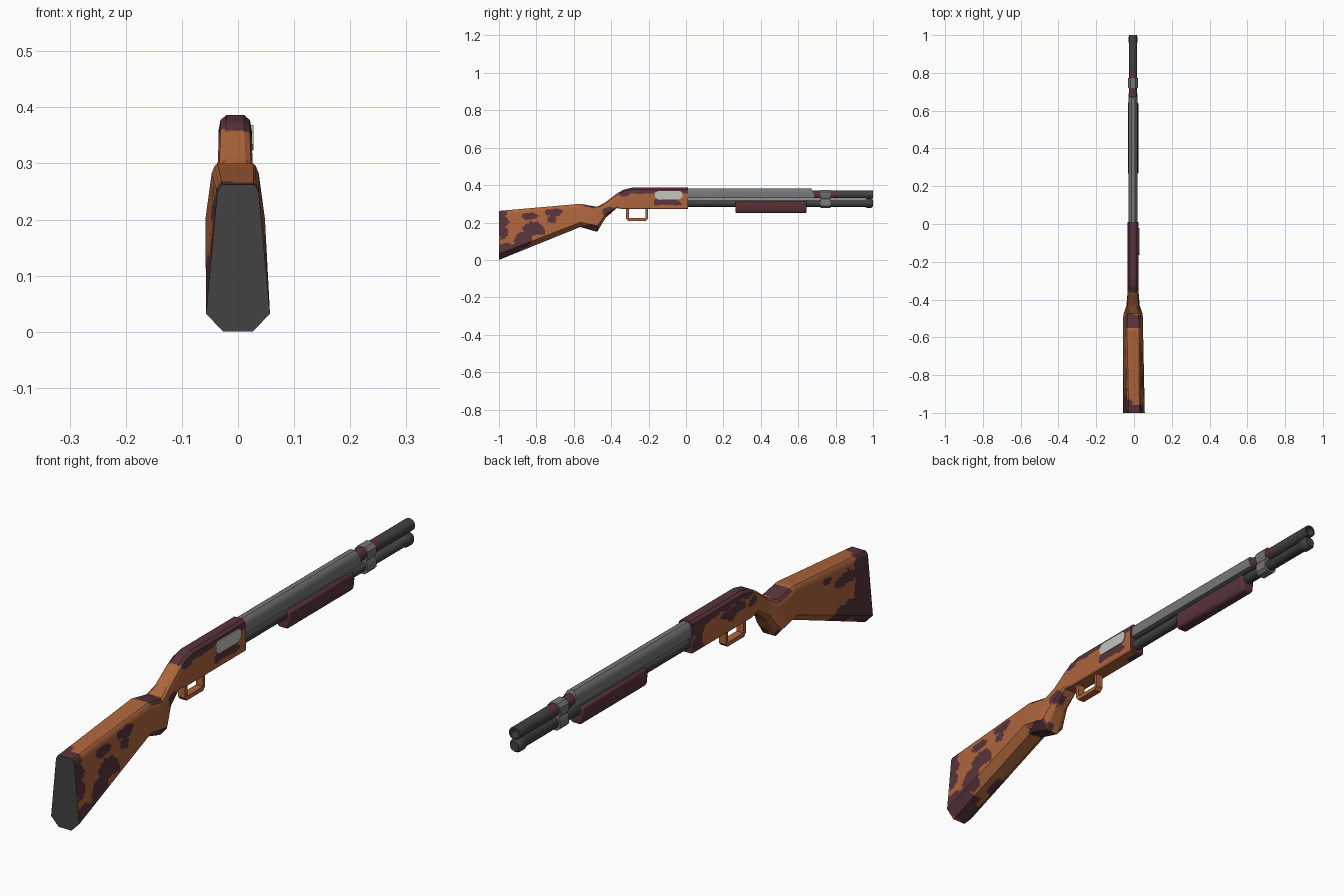
import bpy, bmesh, math
from mathutils import Vector, noise

if "Cube" in bpy.data.objects:
    bpy.data.objects.remove(bpy.data.objects["Cube"])

CX = -0.005  # the gun's centre line sits slightly left


def mat(name, rgb):
    m = bpy.data.materials.new(name)
    m.diffuse_color = (*rgb, 1)
    m.use_nodes = True
    m.node_tree.nodes["Principled BSDF"].inputs["Base Color"].default_value = m.diffuse_color
    return m


ORANGE = mat("orange_wood", (0.42, 0.13, 0.045))
MAROON = mat("dark_maroon", (0.098, 0.034, 0.042))
DARK = mat("dark_metal", (0.054, 0.054, 0.054))
GREY = mat("grey_metal", (0.18, 0.18, 0.18))
LIGHT = mat("light_metal", (0.55, 0.55, 0.53))


def finish(name, bm, mats, angle=35):
    bmesh.ops.recalc_face_normals(bm, faces=bm.faces)
    me = bpy.data.meshes.new(name)
    bm.to_mesh(me)
    bm.free()
    ob = bpy.data.objects.new(name, me)
    bpy.context.collection.objects.link(ob)
    for m in mats:
        me.materials.append(m)
    bpy.ops.object.select_all(action='DESELECT')
    ob.select_set(True)
    bpy.context.view_layer.objects.active = ob
    bpy.ops.object.shade_smooth_by_angle(angle=math.radians(angle))
    return ob


def loft(bm, rings):
    """Skin rings of points and cap both ends; returns the caps."""
    vs = [[bm.verts.new(p) for p in r] for r in rings]
    n = len(vs[0])
    for a, b in zip(vs, vs[1:]):
        for i in range(n):
            j = (i + 1) % n
            bm.faces.new((a[i], a[j], b[j], b[i]))
    return bm.faces.new(vs[0]), bm.faces.new(vs[-1])


def lathe(name, prof, z, mats, sides=16, rule=None):
    """Turned part along y from (radius, y) points."""
    bm = bmesh.new()
    ang = [2 * math.pi * (i + 0.5) / sides for i in range(sides)]
    loft(bm, [[(CX + r * math.cos(a), y, z + r * math.sin(a)) for a in ang] for r, y in prof])
    if rule:
        for f in bm.faces:
            f.material_index = rule(f.calc_center_median())
    return finish(name, bm, mats)


def mirrored(half):
    return half + [(-x, z) for x, z in reversed(half)]


def along_y(name, half, y0, y1, m, slant=0.0, bevel=0.0):
    """Mirrored (x, z) profile run along y, with an optional slanted front."""
    pts = mirrored(half)
    zt = max(z for _, z in pts)
    bm = bmesh.new()
    loft(bm, [[(CX + x, y0, z) for x, z in pts],
              [(CX + x, y1 - slant * (z - pts[0][1]) / (zt - pts[0][1]), z) for x, z in pts]])
    ob = finish(name, bm, [m])
    if bevel:
        b = ob.modifiers.new("bevel", 'BEVEL')
        b.width, b.segments, b.limit_method = bevel, 2, 'ANGLE'
    return ob


def across_x(name, pts, x0, x1, m):
    """(y, z) profile run across x."""
    bm = bmesh.new()
    loft(bm, [[(x, y, z) for y, z in pts] for x in (x0, x1)])
    return finish(name, bm, [m], 30)


# Stock and receiver stations:
# y, centre x, z low, z high, bottom / widest / upper / top half widths, low / high chamfer
STATIONS = [
    (-1.00, 0.000, 0.000, 0.262, .026, .057, .037, .028, .032, .014),
    (-0.565, CX, 0.176, 0.300, .026, .053, .042, .032, .025, .018),
    (-0.50, CX, 0.157, 0.288, .026, .053, .042, .030, .030, .020),
    (-0.475, CX, 0.150, 0.284, .025, .050, .041, .028, .030, .022),
    (-0.43, CX, 0.225, 0.309, .020, .035, .032, .018, .018, .026),
    (-0.37, CX, 0.277, 0.355, .025, .030, .030, .016, .008, .028),
    (-0.335, CX, 0.271, 0.375, .026, .030, .030, .016, .006, .030),
    (-0.29, CX, 0.271, 0.386, .026, .030, .030, .016, .006, .030),
    (0.01, CX, 0.271, 0.386, .026, .030, .030, .016, .006, .030),
]


def section(y):
    for a, b in zip(STATIONS, STATIONS[1:]):
        if y <= b[0] + 1e-6:
            t = (y - a[0]) / (b[0] - a[0])
            return [p + (q - p) * t for p, q in zip(a, b)]
    return list(STATIONS[-1])


def body_ring(y):
    _, cx, lo, hi, wb, w, wu, wt, cb, ct = section(y)
    half = [(wb, lo), (w, lo + cb), (wu, hi - ct), (0.88 * wu, hi - 0.3 * ct), (wt, hi)]
    pts = mirrored(half)
    counts = [4, 18, 3, 2, 8, 2, 3, 18, 4, 8]
    ring = []
    for i, n in enumerate(counts):
        p, q = pts[i], pts[(i + 1) % len(pts)]
        ring += [(cx + p[0] + (q[0] - p[0]) * k / n, y, p[1] + (q[1] - p[1]) * k / n) for k in range(n)]
    return ring


# Camouflage blobs as y, z, y radius, z radius for each side
RIGHT = [(-.985, .19, .027, .09), (-.95, .045, .075, .045), (-.87, .11, .045, .05),
         (-.81, .165, .06, .04), (-.84, .235, .04, .018), (-.70, .255, .05, .022),
         (-.72, .215, .03, .02), (-.52, .165, .06, .022), (-.42, .26, .03, .022),
         (-.10, .308, .075, .018), (-.33, .36, .03, .02)]
LEFT = [(-.97, .14, .06, .2), (-.86, .10, .08, .045), (-.86, .215, .06, .022),
        (-.75, .25, .04, .015), (-.52, .165, .05, .02), (-.22, .335, .07, .02),
        (-.02, .32, .03, .1), (-.33, .33, .03, .02)]


def camo(c):
    wob = noise.noise_vector(Vector((c.x * 4, c.y * 22, c.z * 26)))
    y, z = c.y + 0.022 * wob.x, c.z + 0.014 * wob.y
    hi = section(c.y)[3]
    if c.y > -0.37 and z > 0.356:                               # receiver top
        return 1
    if c.z > hi - 0.012 and (c.y < -0.96 or -0.55 < y < -0.475):  # butt and wrist top
        return 1
    blobs = RIGHT if c.x > CX else LEFT
    return int(any(((y - a) / r) ** 2 + ((z - b) / s) ** 2 < 1 for a, b, r, s in blobs))


# Stock and receiver in one body, with the dark butt face
ys = [STATIONS[0][0]]
for a, b in zip(STATIONS, STATIONS[1:]):
    n = max(1, round((b[0] - a[0]) / 0.007))
    ys += [a[0] + (b[0] - a[0]) * k / n for k in range(1, n + 1)]
bm = bmesh.new()
butt, nose = loft(bm, [body_ring(y) for y in ys])
for f in bm.faces:
    f.material_index = camo(f.calc_center_median())
butt.material_index, nose.material_index = 2, 1
finish("stock_and_receiver", bm, [ORANGE, MAROON, DARK], 28)

# Trigger guard
across_x("trigger_guard",
         [(-.320, .275), (-.320, .220), (-.310, .208), (-.214, .208), (-.203, .220), (-.203, .275),
          (-.216, .275), (-.216, .223), (-.306, .223), (-.306, .275)], CX - .014, CX + .014, ORANGE)

# Ejection port on the right side
across_x("ejection_port",
         [(-.165, .335), (-.150, .323), (-.035, .323), (-.020, .337), (-.020, .358), (-.030, .368),
          (-.150, .368), (-.165, .356)], .020, .028, LIGHT)

# Barrel with a recessed muzzle and a painted band
lathe("barrel", [(.010, 0), (.0225, 0), (.0225, .68), (.0225, .81), (.0225, 1), (.017, 1),
                 (.017, .96), (.002, .96)], .350, [DARK, MAROON],
      rule=lambda c: int(.69 < c.y < .8))

# Magazine tube with end cap
lathe("magazine_tube", [(.010, 0), (.020, 0), (.020, .955), (.025, .965), (.025, .990),
                        (.018, 1), (.002, 1)], .303, [DARK])

# Heat shield over the barrel
along_y("heat_shield", [(.024, .330), (.024, .362), (.018, .376), (.009, .383)],
        0.0, .69, GREY, slant=.02)

# Pump fore-end
along_y("fore_end", [(.018, .250), (.025, .262), (.028, .290), (.027, .316)],
        .265, .645, MAROON, bevel=.007)

# Clamp joining barrel and tube
along_y("barrel_clamp", [(.014, .277), (.025, .288), (.025, .314), (.019, .326),
                         (.026, .338), (.026, .362), (.014, .375)], .72, .772, GREY)
